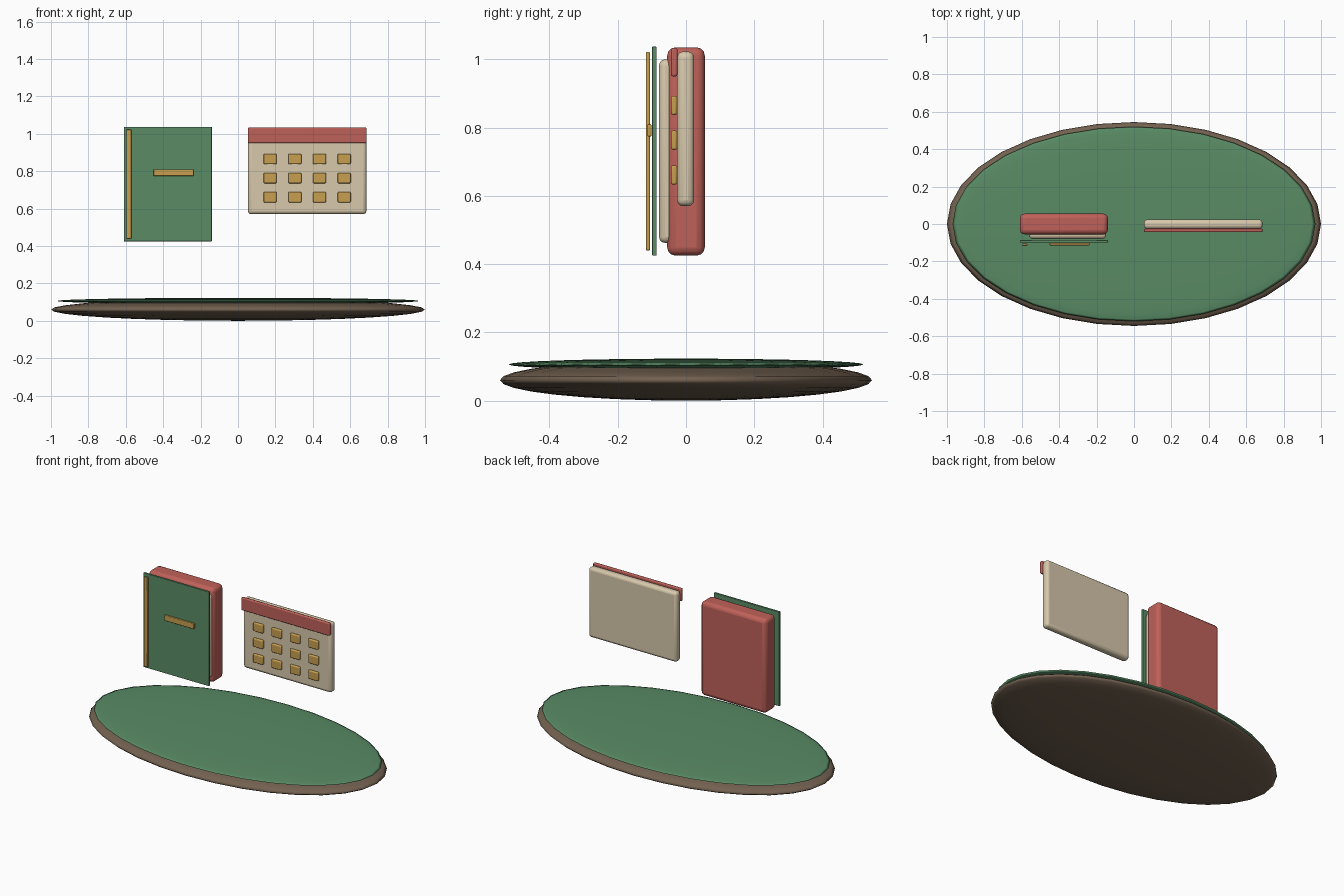
import bpy, math

if "Cube" in bpy.data.objects:
    bpy.data.objects.remove(bpy.data.objects["Cube"])


def material(name, rgb):
    m = bpy.data.materials.new(name)
    m.diffuse_color = (*rgb, 1)
    m.use_nodes = True
    m.node_tree.nodes["Principled BSDF"].inputs["Base Color"].default_value = m.diffuse_color
    return m


GREEN = material("green", (0.10, 0.26, 0.13))
BROWN = material("brown", (0.17, 0.12, 0.08))
RED = material("red", (0.52, 0.12, 0.10))
CREAM = material("cream", (0.68, 0.58, 0.41))
GOLD = material("gold", (0.58, 0.35, 0.08))


def finish(o, name, mat):
    o.name = name
    o.data.materials.append(mat)
    bpy.ops.object.transform_apply(location=False, rotation=False, scale=True)
    return o


def disc(name, z, radii, mat):
    bpy.ops.mesh.primitive_uv_sphere_add(segments=32, ring_count=16, radius=1, location=(0, 0, z))
    o = bpy.context.object
    o.scale = radii
    finish(o, name, mat)
    bpy.ops.object.shade_smooth()


def box(name, x, y, z, mat, bevel=0.0):
    """Box from (min, max) ranges with optional rounded edges."""
    bpy.ops.mesh.primitive_cube_add(size=1, location=[sum(r) / 2 for r in (x, y, z)])
    o = bpy.context.object
    o.scale = [r[1] - r[0] for r in (x, y, z)]
    finish(o, name, mat)
    if bevel:
        b = o.modifiers.new("rounding", "BEVEL")
        b.width = bevel
        b.segments = 3
        bpy.ops.object.shade_smooth_by_angle(angle=math.radians(35))


# Flattened oval base with a green top
disc("base", 0.06, (1.0, 0.545, 0.06), BROWN)
disc("base_top", 0.106, (0.97, 0.52, 0.017), GREEN)

# Book: block, pages, front cover, trim and label
box("book_block", (-0.61, -0.14), (-0.055, 0.055), (0.425, 1.035), RED, 0.024)
box("book_pages", (-0.56, -0.15), (-0.079, -0.035), (0.462, 1.0), CREAM, 0.018)
box("book_cover", (-0.61, -0.14), (-0.099, -0.086), (0.425, 1.037), GREEN, 0.002)
box("spine_trim", (-0.597, -0.569), (-0.117, -0.105), (0.44, 1.022), GOLD, 0.004)
box("cover_label", (-0.452, -0.238), (-0.114, -0.101), (0.774, 0.81), GOLD, 0.004)

# Calendar: panel, header and grid of day tiles
box("calendar_panel", (0.053, 0.687), (-0.026, 0.024), (0.57, 1.023), CREAM, 0.018)
box("calendar_header", (0.053, 0.687), (-0.044, -0.025), (0.95, 1.033), RED, 0.006)
for row in range(3):
    for col in range(4):
        cx, cz = 0.172 + 0.132 * col, 0.661 + 0.102 * row
        box("day_tile", (cx - 0.035, cx + 0.035), (-0.044, -0.026),
            (cz - 0.028, cz + 0.028), GOLD, 0.006)
